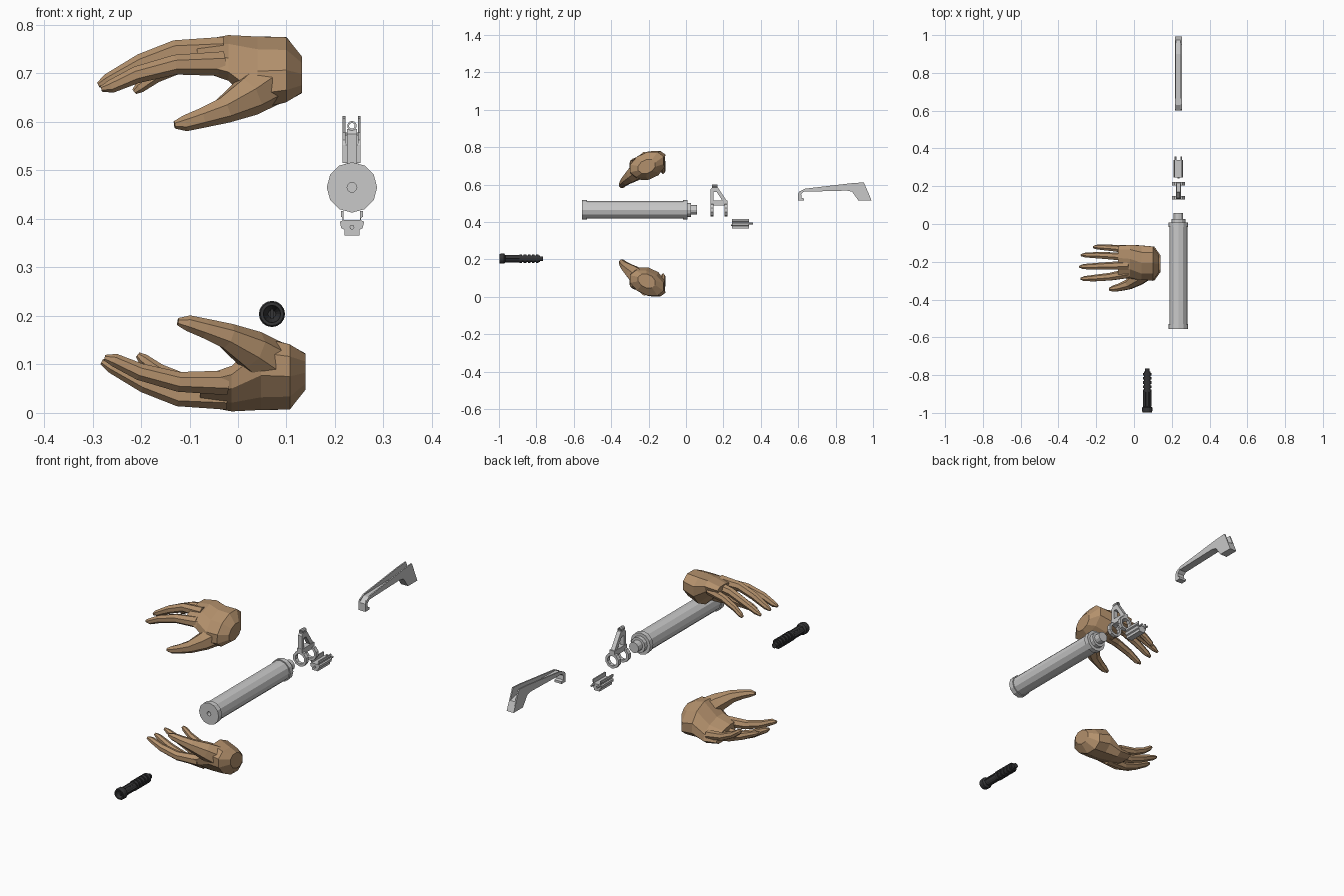
import bpy, bmesh
from math import sin, cos, pi, radians
from mathutils import Vector, Matrix

if "Cube" in bpy.data.objects:
    bpy.data.objects.remove(bpy.data.objects["Cube"])


def material(name, color):
    m = bpy.data.materials.new(name)
    m.use_nodes = True
    m.diffuse_color = (*color, 1)
    m.node_tree.nodes["Principled BSDF"].inputs["Base Color"].default_value = (*color, 1)
    return m


SKIN = material("tan skin", (0.45, 0.28, 0.15))
STEEL = material("light grey metal", (0.58, 0.58, 0.58))
DARK = material("dark rubber", (0.035, 0.035, 0.037))


def finish(name, bm, mat):
    bmesh.ops.recalc_face_normals(bm, faces=bm.faces)
    mesh = bpy.data.meshes.new(name)
    bm.to_mesh(mesh)
    bm.free()
    mesh.materials.append(mat)
    ob = bpy.data.objects.new(name, mesh)
    bpy.context.scene.collection.objects.link(ob)
    return ob


def loft(name, rings, mat, closed=False):
    """Skin a list of point rings; cap the ends or join them in a loop."""
    bm = bmesh.new()
    loops = [[bm.verts.new(p) for p in ring] for ring in rings]
    n = len(loops[0])
    pairs = list(zip(loops, loops[1:]))
    if closed:
        pairs.append((loops[-1], loops[0]))
    else:
        bm.faces.new(loops[0])
        bm.faces.new(loops[-1])
    for a, b in pairs:
        for i in range(n):
            j = (i + 1) % n
            bm.faces.new((a[i], a[j], b[j], b[i]))
    return finish(name, bm, mat)


def lathe(name, x, z, profile, mat, sides=12, closed=False):
    """Turn a (y, radius) profile about an axis along y."""
    rings = [[(x + r * sin(2 * pi * i / sides), y, z + r * cos(2 * pi * i / sides))
              for i in range(sides)] for y, r in profile]
    return loft(name, rings, mat, closed)


def prism_x(name, profile, x0, x1, mat):
    return loft(name, [[(x, y, z) for y, z in profile] for x in (x0, x1)], mat)


def prism_y(name, profile, y0, y1, mat):
    return loft(name, [[(x, y, z) for x, z in profile] for y in (y0, y1)], mat)


def digit(name, path, sides=7):
    """Tapered finger along a path of (x, y, z, radius)."""
    pts = [Vector(p[:3]) for p in path]
    rings = []
    for i, p in enumerate(pts):
        t = (pts[min(i + 1, len(pts) - 1)] - pts[max(i - 1, 0)]).normalized()
        side = t.cross(Vector((0, 0, 1))).normalized()
        up = side.cross(t)
        r = path[i][3]
        rings.append([p + r * (side * cos(2 * pi * k / sides) + up * sin(2 * pi * k / sides))
                      for k in range(sides)])
    return loft(name, rings, SKIN)


def palm(sections, sides=10):
    """Tilted ellipses (x, y, z, half width, half thickness, tilt)."""
    rings = []
    for x, y, z, w, h, tilt in sections:
        c, s = cos(radians(tilt)), sin(radians(tilt))
        ring = []
        for k in range(sides):
            u, v = w * cos(2 * pi * k / sides), h * sin(2 * pi * k / sides)
            ring.append((x, y + u * c - v * s, z + u * s + v * c))
        rings.append(ring)
    return loft("upper_hand", rings, SKIN)


# Upper hand: palm with thumb and four fingers fused on
hand = palm([
    (.132, -.21, .697, .05, .036, 25), (.10, -.21, .708, .1, .062, 25),
    (.04, -.205, .700, .1, .073, 25), (-.02, -.20, .732, .094, .042, 18),
    (-.085, -.20, .737, .086, .026, 12)])
digits = {
    "thumb": [(.06, -.25, .68, .05), (.02, -.285, .652, .042), (-.03, -.32, .624, .028),
              (-.075, -.335, .608, .021), (-.11, -.343, .597, .017), (-.131, -.346, .594, .008)],
    "index": [(-.03, -.262, .72, .026), (-.13, -.28, .718, .021), (-.21, -.287, .697, .018),
              (-.262, -.29, .673, .014), (-.282, -.29, .668, .006)],
    "middle": [(-.03, -.22, .750, .026), (-.13, -.222, .748, .021), (-.2, -.225, .722, .019),
               (-.268, -.226, .686, .014), (-.288, -.226, .676, .006)],
    "ring": [(-.03, -.175, .748, .025), (-.12, -.17, .738, .02), (-.19, -.166, .712, .018),
             (-.258, -.165, .682, .013), (-.28, -.165, .672, .006)],
    "little": [(-.03, -.135, .737, .022), (-.11, -.128, .722, .018), (-.17, -.124, .695, .015),
               (-.203, -.122, .671, .012), (-.214, -.122, .662, .006)],
}
for name, path in digits.items():
    part = digit(name, path)
    mod = hand.modifiers.new("fuse", 'BOOLEAN')
    mod.operation, mod.solver, mod.object = 'UNION', 'EXACT', part
    bpy.context.view_layer.objects.active = hand
    bpy.ops.object.modifier_apply(modifier=mod.name)
    bpy.data.objects.remove(part)

# Lower hand: the same hand mirrored top to bottom
bm = bmesh.new()
bm.from_mesh(hand.data)
bm.transform(Matrix.Translation((.007, 0, .782)) @ Matrix.Diagonal((1, 1, -1, 1)))
finish("lower_hand", bm, SKIN)

# Long tube with end collars, stepped neck and a bore in the front
AX, AZ = .235, .465
lathe("tube", AX, AZ, [
    (-.53, .010), (-.555, .010), (-.555, .052), (-.53, .052), (-.53, .047), (-.015, .047),
    (-.015, .052), (.008, .052), (.008, .037), (.027, .037), (.027, .025), (.058, .025)], STEEL)

# Sight: two barrel bands, bridge, triangular frame and top ring
for name, y in (("front_band", .13), ("rear_band", .205)):
    lathe(name, AX, AZ, [(y, .024), (y, .036), (y + .018, .036), (y + .018, .024)],
          STEEL, 10, closed=True)
prism_x("sight_bridge", [(.13, .488), (.223, .488), (.223, .514), (.13, .514)],
        AX - .013, AX + .013, STEEL)
prism_x("sight_post", [(.132, .51), (.148, .51), (.148, .56), (.165, .56), (.168, .585),
                       (.14, .585), (.132, .575)], AX - .01, AX + .01, STEEL)
prism_x("sight_strut", [(.197, .51), (.22, .51), (.17, .585), (.155, .575)],
        AX - .01, AX + .01, STEEL)
lathe("sight_ring", AX, .592, [(.138, .006), (.138, .01), (.168, .01), (.168, .006)],
      STEEL, 10, closed=True)

# Small clamp block with top rails, side grooves and a cross pin
half = [(.0, .398), (.017, .398), (.017, .416), (.023, .416), (.023, .405), (.019, .402),
        (.019, .397), (.025, .394), (.022, .381), (.016, .378), (.015, .366)]
outline = [(AX + x, z) for x, z in half] + [(AX - x, z) for x, z in reversed(half[1:])]
prism_y("clamp_block", outline, .245, .338, STEEL)
lathe("clamp_pin", AX, .383, [(.24, .005), (.25, .005)], STEEL, 8)
for s in (-1, 1):
    lathe("clamp_stud", AX + s * .015, .393, [(.33, .005), (.358, .005)], STEEL, 6)

# Carry handle: channel floor between two side walls
under = [(.6, .515), (.63, .515), (.63, .526), (.618, .53), (.616, .55), (.63, .562),
         (.86, .568), (.888, .562), (.922, .515), (.992, .515)]
prism_x("handle_floor", under + [(.974, .56), (.9, .578), (.63, .573), (.6, .552)],
        .219, .25, STEEL)
wall = under + [(.951, .612), (.89, .608), (.635, .578), (.605, .563), (.6, .552)]
for name, x in (("handle_left_wall", .247), ("handle_right_wall", .216)):
    prism_x(name, wall, x, x + .006, STEEL)

# Dark ribbed rod: hollow head, fluted neck, ridged grip and end stub
RX, RZ = .07, .204
profile = [(-.96, .008), (-.985, .016), (-.998, .018), (-.998, .024), (-.99, .027), (-.972, .027),
           (-.965, .018), (-.89, .018)]
for i in range(5):
    y = -.89 + i * .022
    profile += [(y, .023), (y + .014, .023), (y + .014, .018), (y + .022, .018)]
profile += [(-.78, .012), (-.765, .012)]
lathe("rod", RX, RZ, profile, DARK, 16)
for i in range(6):
    a = i * pi / 3
    lathe("rod_flute", RX + .018 * cos(a), RZ + .018 * sin(a), [(-.965, .004), (-.89, .004)], DARK, 4)
prism_y("rod_bore_bar", [(RX + x, RZ + z) for x, z in
                         ((-.003, -.01), (.003, -.01), (.003, .01), (-.003, .01))],
        -.985, -.955, DARK)
